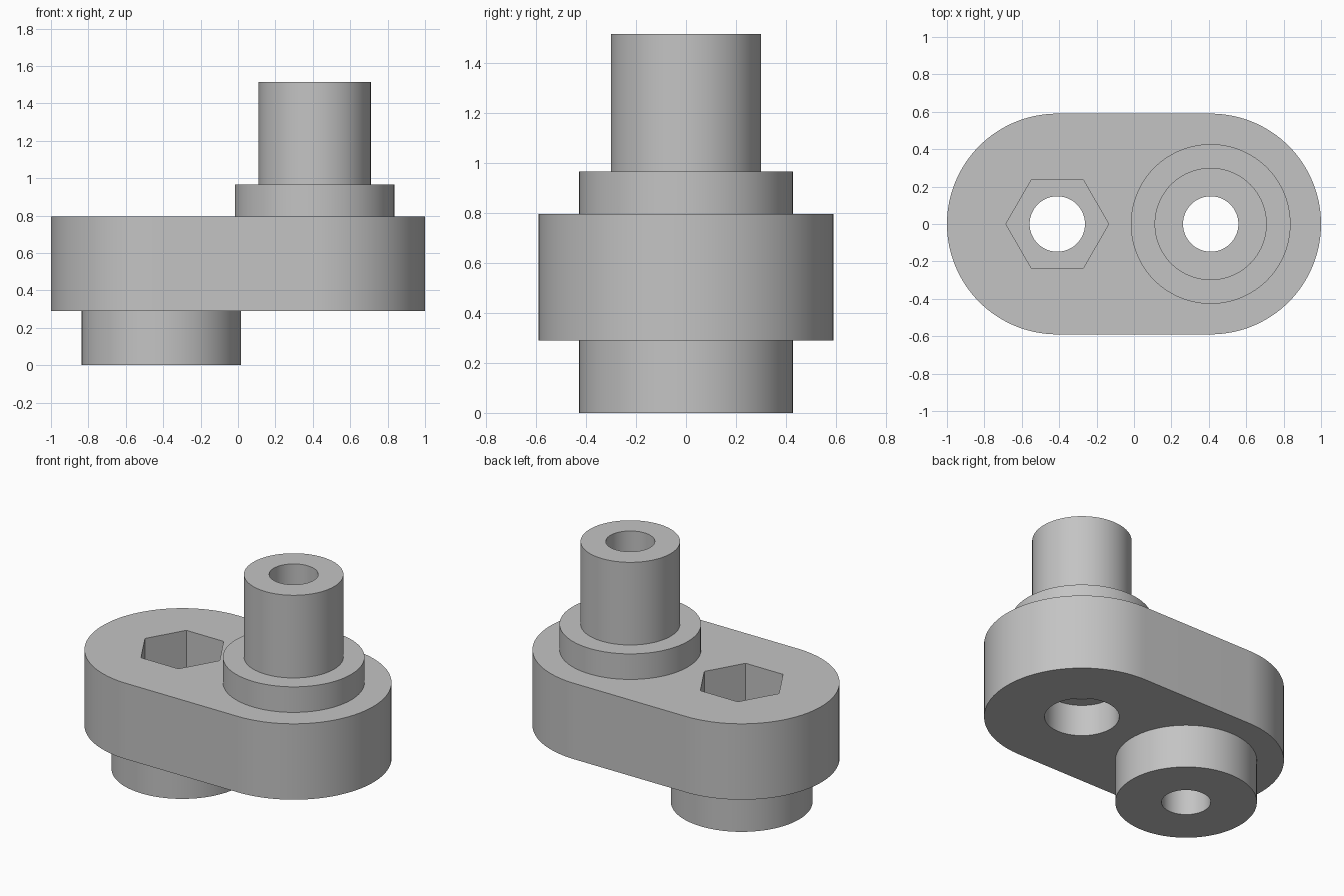
import bpy
import bmesh
from math import cos, sin, pi

if "Cube" in bpy.data.objects:
    bpy.data.objects.remove(bpy.data.objects["Cube"], do_unlink=True)

AXIS = 0.41          # distance of both bore axes from the centre
SLAB_R = 0.59
SLAB_Z0, SLAB_Z1 = 0.29, 0.795
BORE_R = 0.148

grey = bpy.data.materials.new("plain grey")
grey.use_nodes = True
COLOUR = (0.55, 0.55, 0.55, 1)
grey.diffuse_color = COLOUR
grey.node_tree.nodes["Principled BSDF"].inputs["Base Color"].default_value = COLOUR


def arc(cx, radius, start, sweep, count):
    return [(cx + radius * cos(start + sweep * i / count),
             radius * sin(start + sweep * i / count)) for i in range(count)]


def circle(cx, radius, sides=96):
    return arc(cx, radius, 0, 2 * pi, sides)


def prism(name, outline, z0, z1):
    """Extrude a closed outline from z0 up to z1."""
    bm = bmesh.new()
    base = bm.faces.new([bm.verts.new((x, y, z0)) for x, y in outline])
    top = bmesh.ops.extrude_face_region(bm, geom=[base])["geom"]
    bmesh.ops.translate(bm, vec=(0, 0, z1 - z0),
                        verts=[v for v in top if isinstance(v, bmesh.types.BMVert)])
    bmesh.ops.recalc_face_normals(bm, faces=bm.faces[:])
    mesh = bpy.data.meshes.new(name)
    bm.to_mesh(mesh)
    bm.free()
    mesh.materials.append(grey)
    obj = bpy.data.objects.new(name, mesh)
    bpy.context.collection.objects.link(obj)
    return obj


def combine(body, tool, operation):
    """Apply one boolean and discard the tool."""
    tool.hide_render = True
    mod = body.modifiers.new(operation.lower(), "BOOLEAN")
    mod.operation = operation
    mod.solver = "EXACT"
    mod.object = tool
    bpy.context.view_layer.objects.active = body
    bpy.ops.object.modifier_apply(modifier=mod.name)
    bpy.data.objects.remove(tool, do_unlink=True)


# Rounded link slab: a half circle at each end
half = 64
outline = arc(AXIS, SLAB_R, -pi / 2, pi, half) + [(AXIS, SLAB_R)]
outline += arc(-AXIS, SLAB_R, pi / 2, pi, half) + [(-AXIS, -SLAB_R)]
body = prism("crank_link", outline, SLAB_Z0, SLAB_Z1)

# Lower boss, upper collar and shaft
mid = (SLAB_Z0 + SLAB_Z1) / 2
for name, cx, radius, z0, z1 in (("lower_boss", -AXIS, 0.427, 0, mid),
                                 ("collar", AXIS, 0.427, mid, 0.965),
                                 ("shaft", AXIS, 0.30, mid + 0.1, 1.515)):
    combine(body, prism(name, circle(cx, radius), z0, z1), "UNION")

# Through bores, hexagonal nut pocket and screw head recess
for side in (-1, 1):
    combine(body, prism("bore", circle(side * AXIS, BORE_R), -0.1, 1.7), "DIFFERENCE")
combine(body, prism("nut_pocket", circle(-AXIS, 0.275, 6), 0.40, 1), "DIFFERENCE")
combine(body, prism("head_recess", circle(AXIS, 0.225), 0.1, 0.50), "DIFFERENCE")

# Smooth curved walls, crisp edges
bpy.ops.object.select_all(action="DESELECT")
body.select_set(True)
bpy.context.view_layer.objects.active = body
bpy.ops.object.shade_smooth_by_angle(angle=pi / 6)
